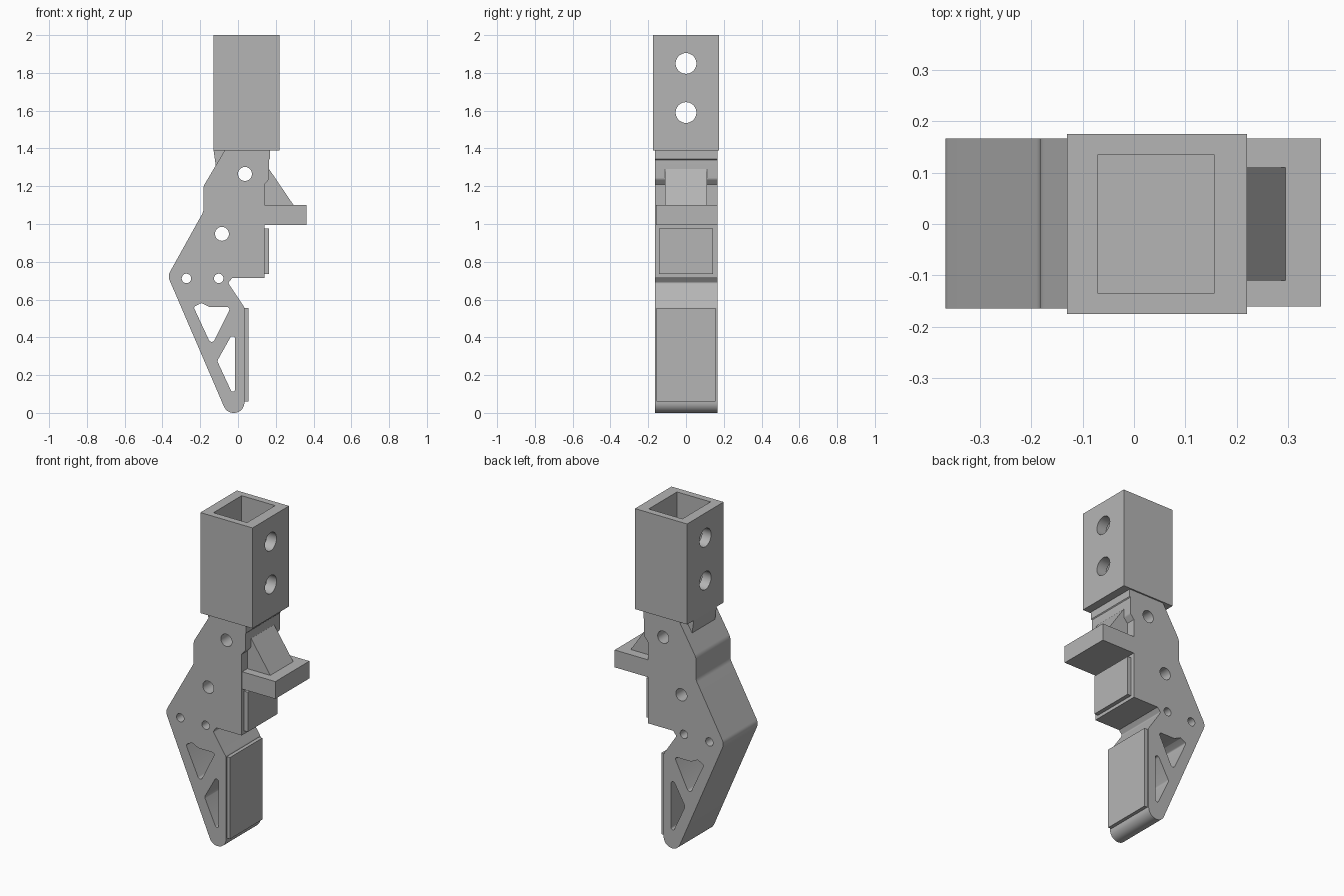
import bpy, bmesh, math
from mathutils import Vector, Matrix

if "Cube" in bpy.data.objects:
    bpy.data.objects.remove(bpy.data.objects["Cube"])

grey = bpy.data.materials.new("plain_grey")
grey.use_nodes = True
COLOUR = (0.46, 0.46, 0.46, 1)
grey.diffuse_color = COLOUR
grey.node_tree.nodes["Principled BSDF"].inputs["Base Color"].default_value = COLOUR


def finish(name, bm):
    bmesh.ops.recalc_face_normals(bm, faces=bm.faces[:])
    mesh = bpy.data.meshes.new(name)
    bm.to_mesh(mesh)
    bm.free()
    mesh.materials.append(grey)
    obj = bpy.data.objects.new(name, mesh)
    bpy.context.scene.collection.objects.link(obj)
    return obj


def box(name, x0, x1, y0, y1, z0, z1):
    bm = bmesh.new()
    size = Matrix.Diagonal((x1 - x0, y1 - y0, z1 - z0, 1))
    centre = Matrix.Translation(((x0 + x1) / 2, (y0 + y1) / 2, (z0 + z1) / 2))
    bmesh.ops.create_cube(bm, size=1, matrix=centre @ size)
    return finish(name, bm)


def rounded(corners, steps=7):
    """Turn (x, z, radius) corners into an outline with filleted corners."""
    out = []
    for i, (x, z, r) in enumerate(corners):
        p = Vector((x, z))
        if r == 0:
            out.append(p)
            continue
        a = (Vector(corners[i - 1][:2]) - p).normalized()
        b = (Vector(corners[(i + 1) % len(corners)][:2]) - p).normalized()
        half = a.angle(b) / 2
        centre = p + (a + b).normalized() * r / math.sin(half)
        start = p + a * r / math.tan(half) - centre
        end = p + b * r / math.tan(half) - centre
        turn = math.atan2(start.x * end.y - start.y * end.x, start.dot(end))
        for k in range(steps + 1):
            out.append(centre + Matrix.Rotation(turn * k / steps, 2) @ start)
    return out


def plate(name, corners, y0, y1):
    """Extrude a side profile across the width."""
    bm = bmesh.new()
    face = bm.faces.new([bm.verts.new((p.x, y0, p.y)) for p in rounded(corners)])
    made = bmesh.ops.extrude_face_region(bm, geom=[face])["geom"]
    bmesh.ops.translate(bm, vec=(0, y1 - y0, 0),
                        verts=[g for g in made if isinstance(g, bmesh.types.BMVert)])
    return finish(name, bm)


def pin(centre, radius, axis):
    """Round cutter along an axis."""
    bm = bmesh.new()
    turn = Matrix.Rotation(math.pi / 2, 4, "X" if axis == "Y" else "Y")
    bmesh.ops.create_cone(bm, cap_ends=True, segments=32, radius1=radius, radius2=radius,
                          depth=1, matrix=Matrix.Translation(centre) @ turn)
    return finish("cutter", bm)


def cut(obj, cutters):
    for c in cutters:
        c.hide_render = True
        mod = obj.modifiers.new("cut", "BOOLEAN")
        mod.operation, mod.solver, mod.object = "DIFFERENCE", "EXACT", c
    graph = bpy.context.evaluated_depsgraph_get()
    mesh = bpy.data.meshes.new_from_object(obj.evaluated_get(graph))
    obj.modifiers.clear()
    obj.data = mesh
    for c in cutters:
        bpy.data.objects.remove(c)


# Square socket with two cross holes
socket = box("socket", -0.13, 0.22, -0.175, 0.175, 1.39, 2.0)
cut(socket, [box("cutter", -0.07, 0.155, -0.135, 0.135, 1.45, 2.2)]
    + [pin((0.04, 0, z), 0.055, "X") for z in (1.59, 1.85)])

# Main body plate with pin holes and lightening windows
body = plate("body", [
    (-0.07, 1.42, 0), (-0.07, 1.39, 0), (-0.183, 1.2, 0.06), (-0.183, 1.065, 0.06),
    (-0.372, 0.725, 0.05), (-0.06, 0, 0.055), (0.034, 0, 0.055), (0.034, 0.558, 0.02),
    (-0.052, 0.688, 0.01), (-0.03, 0.715, 0), (0.14, 0.715, 0), (0.14, 1.208, 0),
    (0.165, 1.238, 0.02), (0.165, 1.34, 0), (0.17, 1.345, 0), (0.17, 1.42, 0)],
    -0.164, 0.166)
upper_window = [(-0.235, 0.56, 0.01), (-0.195, 0.582, 0.01), (-0.15, 0.56, 0.03),
                (-0.038, 0.56, 0.012), (-0.14, 0.355, 0.016)]
lower_window = [(-0.015, 0.43, 0.014), (-0.11, 0.275, 0.02), (-0.015, 0.07, 0.012)]
lower_window[0] = (-0.015, 0.445, 0.014)
cut(body, [plate("cutter", w, -0.4, 0.4) for w in (upper_window, lower_window)]
    + [pin((x, 0, z), r, "Y") for x, z, r in (
        (0.037, 1.265, 0.037), (-0.085, 0.948, 0.037),
        (-0.273, 0.712, 0.025), (-0.102, 0.712, 0.025))])

# Small wedge joining the body to the socket
plate("socket_wedge", [(-0.13, 1.395, 0), (-0.118, 1.31, 0), (-0.06, 1.395, 0)], -0.11, 0.11)

# Projecting ledge and its gusset
box("ledge", 0.1, 0.363, -0.16, 0.166, 0.995, 1.1)
plate("ledge_gusset", [(0.12, 1.05, 0), (0.12, 1.29, 0), (0.165, 1.29, 0),
                       (0.294, 1.1, 0), (0.294, 1.05, 0)], -0.11, 0.11)

# Contact pads
box("upper_pad", 0.13, 0.165, -0.142, 0.142, 0.735, 0.975)
box("lower_pad", 0.02, 0.055, -0.155, 0.155, 0.06, 0.555)

# Smooth the fillets and bores, keep edges sharp
for obj in (socket, body):
    bpy.ops.object.select_all(action="DESELECT")
    obj.select_set(True)
    bpy.context.view_layer.objects.active = obj
    bpy.ops.object.shade_smooth_by_angle(angle=math.radians(30))
